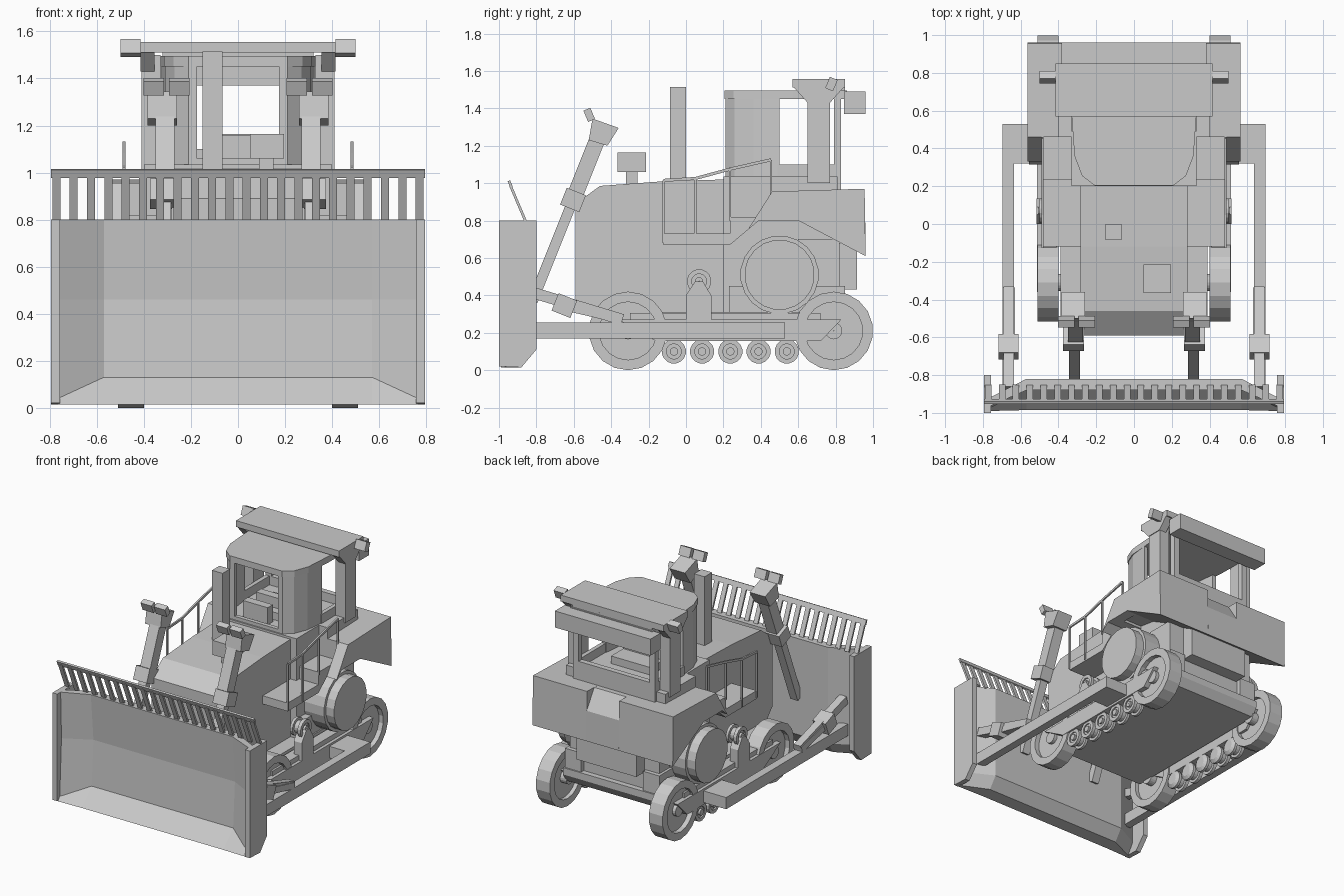
import bpy, bmesh, math
from mathutils import Vector

grey = bpy.data.materials.new("machine grey")
grey.diffuse_color = (0.59, 0.59, 0.59, 1)


def make(name, bm, sym=False):
    bmesh.ops.recalc_face_normals(bm, faces=bm.faces)
    me = bpy.data.meshes.new(name)
    bm.to_mesh(me)
    bm.free()
    me.materials.append(grey)
    ob = bpy.data.objects.new(name, me)
    bpy.context.collection.objects.link(ob)
    if sym:
        ob.modifiers.new("mirror", "MIRROR").use_mirror_merge = False
    return ob


def skin(name, rings, sym=False, closed=False):
    """Join matching rings of points; cap the ends unless closed."""
    bm = bmesh.new()
    rows = [[bm.verts.new(p) for p in r] for r in rings]
    n = len(rows[0])
    pairs = list(zip(rows, rows[1:])) + ([(rows[-1], rows[0])] if closed else [])
    for a, b in pairs:
        for i in range(n):
            j = (i + 1) % n
            bm.faces.new((a[i], a[j], b[j], b[i]))
    if not closed:
        bm.faces.new(rows[0])
        bm.faces.new(rows[-1])
    return make(name, bm, sym)


def prism(name, yz, x0, x1, sym=False):
    return skin(name, [[(x, y, z) for y, z in yz] for x in (x0, x1)], sym)


def plan(name, xy, z0, z1, sym=False):
    return skin(name, [[(x, y, z) for x, y in xy] for z in (z0, z1)], sym)


def box(name, x0, x1, y0, y1, z0, z1, sym=False):
    return prism(name, [(y0, z0), (y1, z0), (y1, z1), (y0, z1)], x0, x1, sym)


def bar(name, x, a, b, w, h, sym=False):
    """Square bar between two (y, z) points, w wide in x and h deep."""
    a, b = Vector(a), Vector(b)
    d = (b - a).normalized() * h / 2
    s = Vector((-d.y, d.x))
    return prism(name, [a - s, b - s, b + s, a + s], x - w / 2, x + w / 2, sym)


def lathe(name, prof, y, z, n=18):
    """Spin (x, radius) points about an axle at (y, z), mirrored."""
    rings = []
    for i in range(n):
        t = 2 * math.pi * (i + 0.5) / n
        rings.append([(x, y + r * math.cos(t), z + r * math.sin(t)) for x, r in prof])
    return skin(name, rings, True, True)


# blade with angled wings, end plates and cutting edge
mid = [(-.88, .80), (-.85, .46), (-.87, .13), (-.985, .015), (-.88, .015), (-.82, .10), (-.82, .80)]
end = [(-.965, .80), (-.955, .46), (-.975, .04), (-.99, .015), (-.97, .015), (-.92, .10), (-.92, .80)]
skin("blade", [[(x, y, z) for y, z in p] for x, p in ((-.765, end), (-.57, mid), (.57, mid), (.765, end))])
prism("blade_end_plate", [(-1, .02), (-1, .80), (-.80, .80), (-.80, .11), (-.88, .015)], .757, .795, True)

# debris grille above the blade
bar("grille_rail", 0, (-.933, .98), (-.947, 1.013), 1.59, .014)
for i in range(22):
    bar("grille_slat", -.772 + i * 1.544 / 21, (-.855, .79), (-.94, .99), .034, .014)

# lift cylinders with headlights
lo, top = Vector((-.82, .37)), Vector((-.46, 1.27))
bar("lift_rod", .315, lo, lo.lerp(top, .65), .06, .055, True)
bar("lift_cylinder", .31, lo.lerp(top, .56), top, .08, .085, True)
bar("lift_collar", .32, lo.lerp(top, .55), lo.lerp(top, .65), .11, .11, True)
prism("lift_head", [(-.50, 1.345), (-.36, 1.295), (-.42, 1.2), (-.52, 1.23)], .26, .385, True)
for x in (.25, .358):
    bar("front_lamp", x, (-.505, 1.335), (-.53, 1.395), .088, .04, True)

# push arms and tilt struts
box("push_arm", .635, .695, -.87, .53, .17, .255, True)
box("push_trunnion", .45, .65, .32, .53, .17, .255, True)
bar("tilt_strut", .663, (-.87, .43), (-.34, .27), .055, .06, True)
bar("tilt_sleeve", .663, (-.62, .335), (-.34, .27), .066, .045, True)
bar("tilt_collar", .665, (-.70, .365), (-.60, .325), .105, .1, True)

# wheels: idler, sprocket, track rollers, carrier roller
for name, y in (("front_idler", -.31), ("rear_sprocket", .79)):
    lathe(name, [(.40, .21), (.51, .21), (.51, .155), (.475, .155), (.475, .045),
                 (.50, .045), (.50, .001), (.38, .001), (.38, .045), (.43, .045), (.43, .155), (.40, .155)], y, .21)
roller = [(.40, .04), (.415, .065), (.435, .065), (.435, .045), (.475, .045), (.475, .065),
          (.50, .065), (.50, .04), (.49, .04), (.49, .022), (.505, .022), (.505, .001), (.40, .001)]
for i in range(5):
    lathe("track_roller", roller, -.065 + i * .151, .1, 16)
lathe("carrier_roller", roller, .07, .475, 16)
prism("carrier_mount", [(0, .27), (.135, .27), (.135, .40), (.09, .475), (.05, .475), (0, .40)], .45, .515, True)

# track frames, reaching over the wheel hubs
prism("track_frame", [(-.36, .27), (.83, .27), (.72, .155), (-.16, .155)], .41, .513, True)
box("track_frame_cap", .41, .49, -.30, .72, .27, .305, True)

# final drive drums
lathe("drive_drum", [(.30, .001), (.30, .21), (.49, .21), (.49, .188), (.555, .188), (.555, .001)], .50, .51, 20)

# hull, belly and rear case
prism("belly", [(-.5, .30), (-.4, .2), (.82, .2), (.86, .26), (.86, .31), (-.5, .31)], -.39, .39)
prism("hood", [(-.59, .38), (-.59, .89), (-.46, .985), (-.12, 1.01), (.22, 1.02), (.22, .28), (-.5, .28)], -.283, .283)
box("centre_hull", -.33, .33, .2, .82, .3, 1.035)
box("rear_case", -.36, .36, .6, .82, .43, .70)
box("rear_hitch", -.24, .24, .8, .915, .43, .68)
box("drive_housing", .25, .38, .23, .85, .28, .45, True)

# rear tank with filler notch and sloped outer fenders
prism("rear_tank", [(.46, .82), (.46, .955), (.955, .97), (.96, .61), (.60, .80)], .13, .49, True)
prism("fender", [(.33, .75), (.46, .955), (.955, .97), (.96, .61), (.60, .80), (.39, .80)], .485, .565, True)
prism("rear_tank_middle", [(.46, .955), (.87, .967), (.958, .83), (.96, .61), (.6, .80), (.46, .80)], -.13, .13)
box("tank_deck", -.40, .40, .46, .81, .95, 1.035)

# side steps and handrails
box("lower_step", .27, .485, -.12, .235, .67, .73, True)
prism("upper_step", [(.235, .67), (.235, .82), (.47, .82), (.47, .80), (.39, .80)], .27, .485, True)
rail = [(-.12, 1.015), (.05, 1.025), (.235, 1.075), (.455, 1.125)]
for a, b in zip(rail, rail[1:]):
    bar("handrail", .485, a, b, .012, .016, True)
for y, z in rail:
    bar("rail_post", .485, (y, .68 if y < .23 else .8), (y, z), .012, .012, True)

# exhaust and air cleaner
box("exhaust", -.15, -.065, -.085, 0, .98, 1.515)
box("air_cleaner", .05, .195, -.365, -.215, 1.06, 1.165)
box("air_cleaner_neck", .09, .15, -.32, -.26, .97, 1.07)

# cab walls, sills, posts and roof
curve = [(.21, .21), (.27, .26), (.31, .36), (.325, .5)]
plan("cab_corner", [(.175, .21)] + curve + [(.295, .5), (.28, .37), (.245, .28), (.175, .24)], 1.02, 1.46, True)
box("front_sill", -.18, .18, .21, .24, 1.02, 1.06)
box("side_sill", .30, .33, .49, .83, 1.03, 1.1, True)
box("rear_sill", -.33, .33, .79, .83, .96, 1.1)
box("rear_post", .285, .33, .79, .83, 1.04, 1.46, True)
half = [(.21, .205), (.275, .255), (.315, .36), (.33, .57), (.33, .86)]
plan("cab_roof", half + [(-x, y) for x, y in reversed(half)], 1.45, 1.495)
box("seat_base", -.15, .17, .36, .62, 1.03, 1.09)
box("seat_back", -.15, .17, .42, .48, 1.09, 1.165)
box("dashboard", -.15, .05, .27, .33, 1.03, 1.16)

# roll-over canopy with posts, lamps and cooling unit
box("canopy_post", .33, .41, .65, .77, 1.0, 1.5, True)
prism("canopy_bracket", [(.57, 1.52), (.85, 1.52), (.77, 1.43), (.65, 1.43)], .355, .415, True)
box("canopy_roof", -.415, .415, .57, .85, 1.51, 1.556)
box("canopy_filler", -.32, .32, .6, .85, 1.49, 1.515)
bar("canopy_lamp", .457, (.765, 1.50), (.79, 1.56), .085, .045, True)
box("cooling_unit", -.385, .385, .845, .96, 1.37, 1.49)
